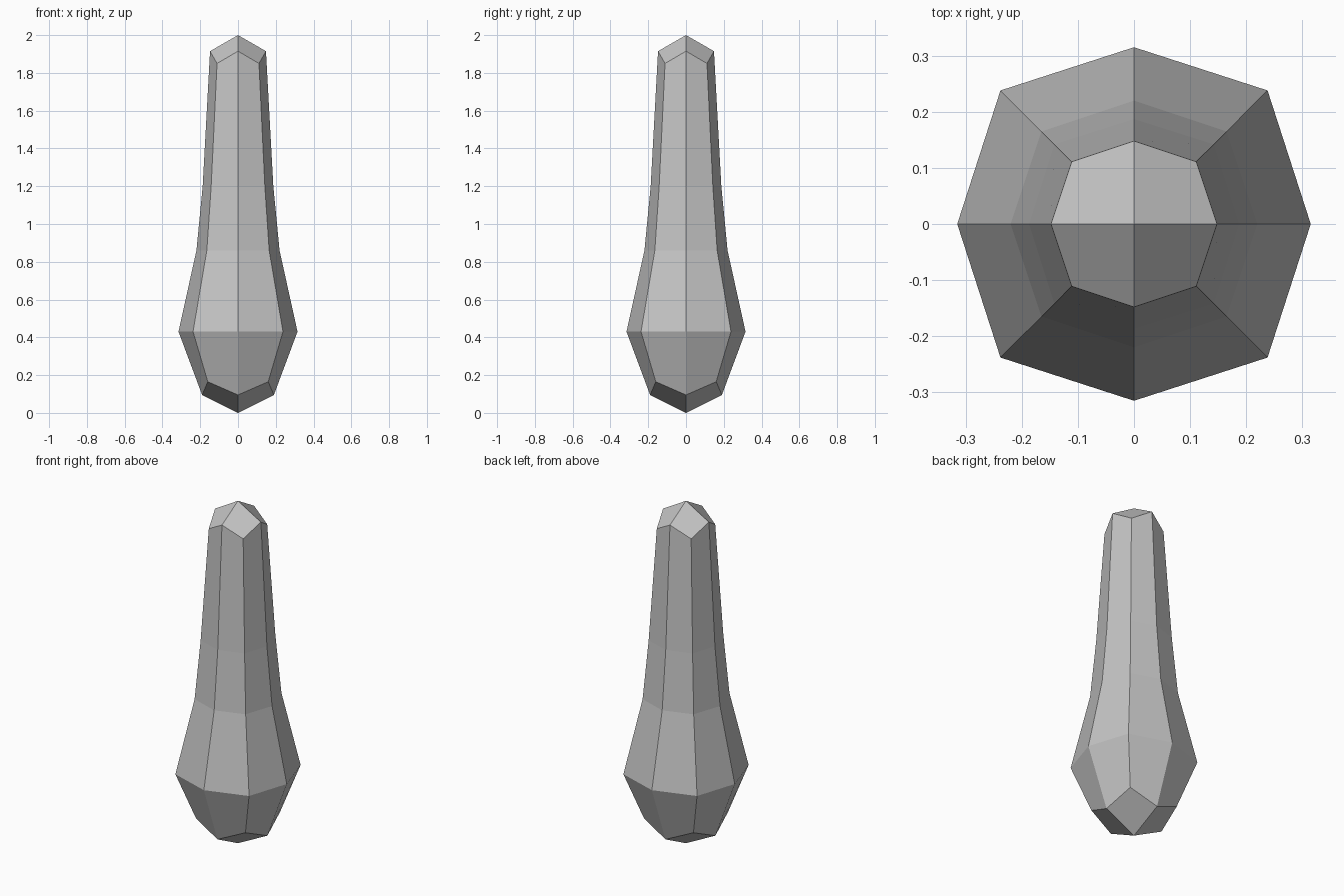
import bpy
import bmesh

cube = bpy.data.objects.get("Cube")
if cube:
    bpy.data.objects.remove(cube, do_unlink=True)

# Plain grey material
grey = bpy.data.materials.new("light_grey")
grey.use_nodes = True
colour = (0.55, 0.55, 0.55, 1)
grey.diffuse_color = colour
grey.node_tree.nodes["Principled BSDF"].inputs["Base Color"].default_value = colour

# Octagonal rings: axis radius, axis height, diagonal offset, diagonal height
RINGS = [
    (0.19, 0.095, 0.16, 0.165),
    (0.315, 0.43, 0.238, 0.43),
    (0.22, 0.86, 0.165, 0.86),
    (0.187, 1.2, 0.142, 1.2),
    (0.148, 1.915, 0.111, 1.85),
]
DIRECTIONS = [(1, 0), (1, 1), (0, 1), (-1, 1), (-1, 0), (-1, -1), (0, -1), (1, -1)]

bm = bmesh.new()


def add_ring(axis_r, axis_z, diag_r, diag_z):
    ring = []
    for dx, dy in DIRECTIONS:
        r, z = (diag_r, diag_z) if dx and dy else (axis_r, axis_z)
        ring.append(bm.verts.new((dx * r, dy * r, z)))
    return ring


def add_cap(ring, z):
    # Four kite faces meeting at a point
    tip = bm.verts.new((0, 0, z))
    for i in range(0, 8, 2):
        bm.faces.new((tip, ring[i], ring[i + 1], ring[(i + 2) % 8]))


# Club body, with a pointed cap at each end
rings = [add_ring(*r) for r in RINGS]
for low, high in zip(rings, rings[1:]):
    for i in range(8):
        j = (i + 1) % 8
        bm.faces.new((low[i], low[j], high[j], high[i]))
add_cap(rings[0], 0)
add_cap(rings[-1], 2)
bmesh.ops.recalc_face_normals(bm, faces=bm.faces)

mesh = bpy.data.meshes.new("faceted_club")
bm.to_mesh(mesh)
bm.free()
mesh.materials.append(grey)
club = bpy.data.objects.new("faceted_club", mesh)
bpy.context.collection.objects.link(club)
